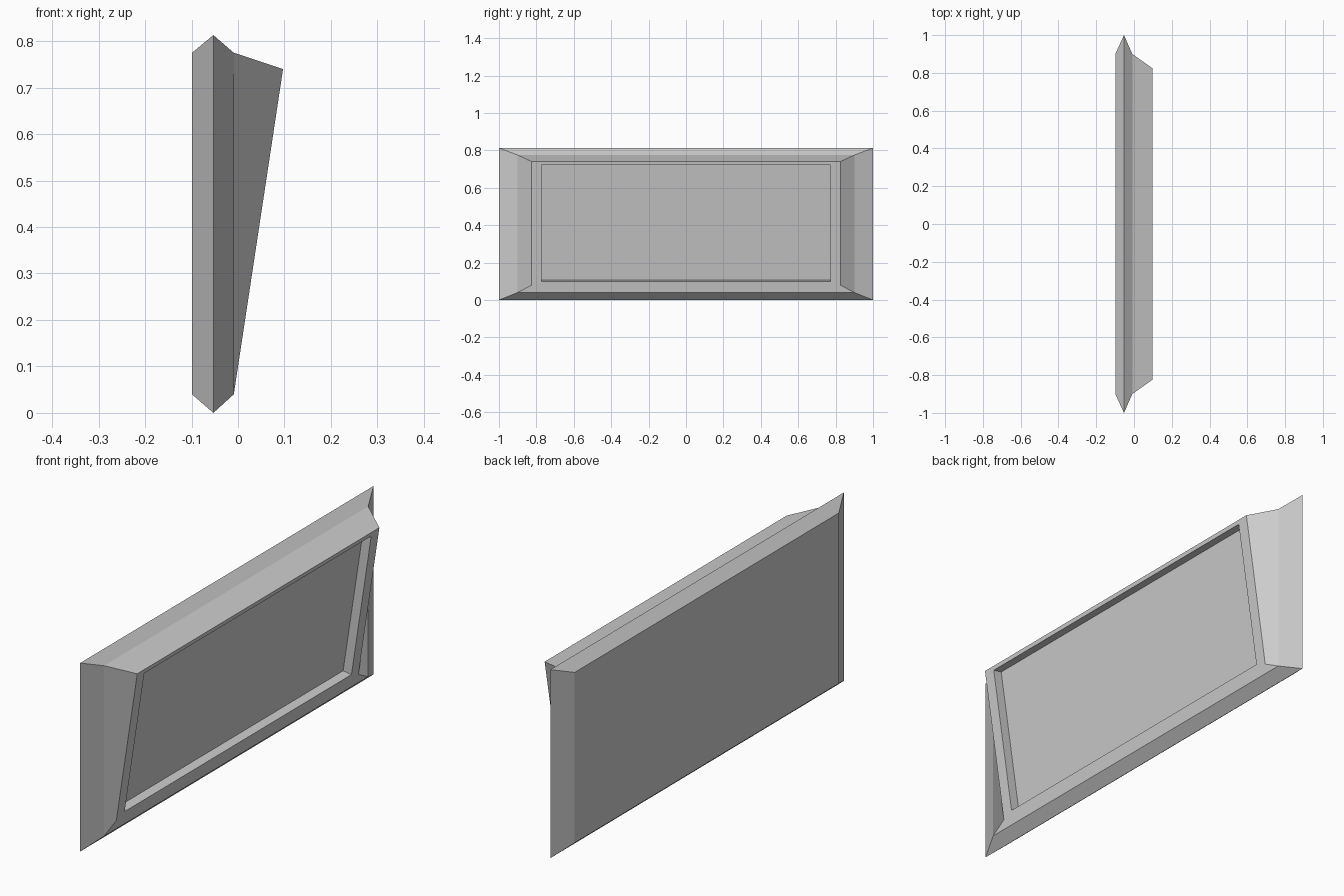
import bpy
import bmesh
from mathutils import Vector

if "Cube" in bpy.data.objects:
    bpy.data.objects.remove(bpy.data.objects["Cube"])

SLOPE = 0.1514                                   # lean of the front face
NORMAL = Vector((1, 0, -SLOPE)).normalized()


def lean_x(z):
    return -0.009 + (z - 0.04) * SLOPE


def upright(x, y, z0, z1):
    return [Vector((x, a, b)) for a, b in ((-y, z0), (y, z0), (y, z1), (-y, z1))]


def leaning(y, z0, z1, depth=0.0):
    return [Vector((lean_x(p.z), p.y, p.z)) - NORMAL * depth
            for p in upright(0, y, z0, z1)]


# Rectangular loops from the back plate to the recessed front panel
loops = [
    upright(-0.099, 0.9, 0.04, 0.775),           # back plate
    upright(-0.053, 1.0, 0.0, 0.813),            # pointed outer rim
    upright(-0.009, 0.9, 0.04, 0.775),           # front of rim
    leaning(0.825, 0.08, 0.74),                  # leaning frame, outer edge
    leaning(0.773, 0.1, 0.722),                  # leaning frame, inner edge
    leaning(0.773, 0.1, 0.722, 0.04),            # recessed panel
]

bm = bmesh.new()
rings = [[bm.verts.new(p) for p in loop] for loop in loops]
bm.faces.new(rings[0][::-1])
for a, b in zip(rings, rings[1:]):
    for i in range(4):
        j = (i + 1) % 4
        quad = [a[i], a[j], b[j], b[i]]
        # start order keeps the twisted side quads split symmetrically
        bm.faces.new(quad[1:] + quad[:1] if i == 1 else quad)
bm.faces.new(rings[-1])
bm.normal_update()

mesh = bpy.data.meshes.new("framed_panel")
bm.to_mesh(mesh)
bm.free()
panel = bpy.data.objects.new("framed_panel", mesh)
bpy.context.collection.objects.link(panel)
